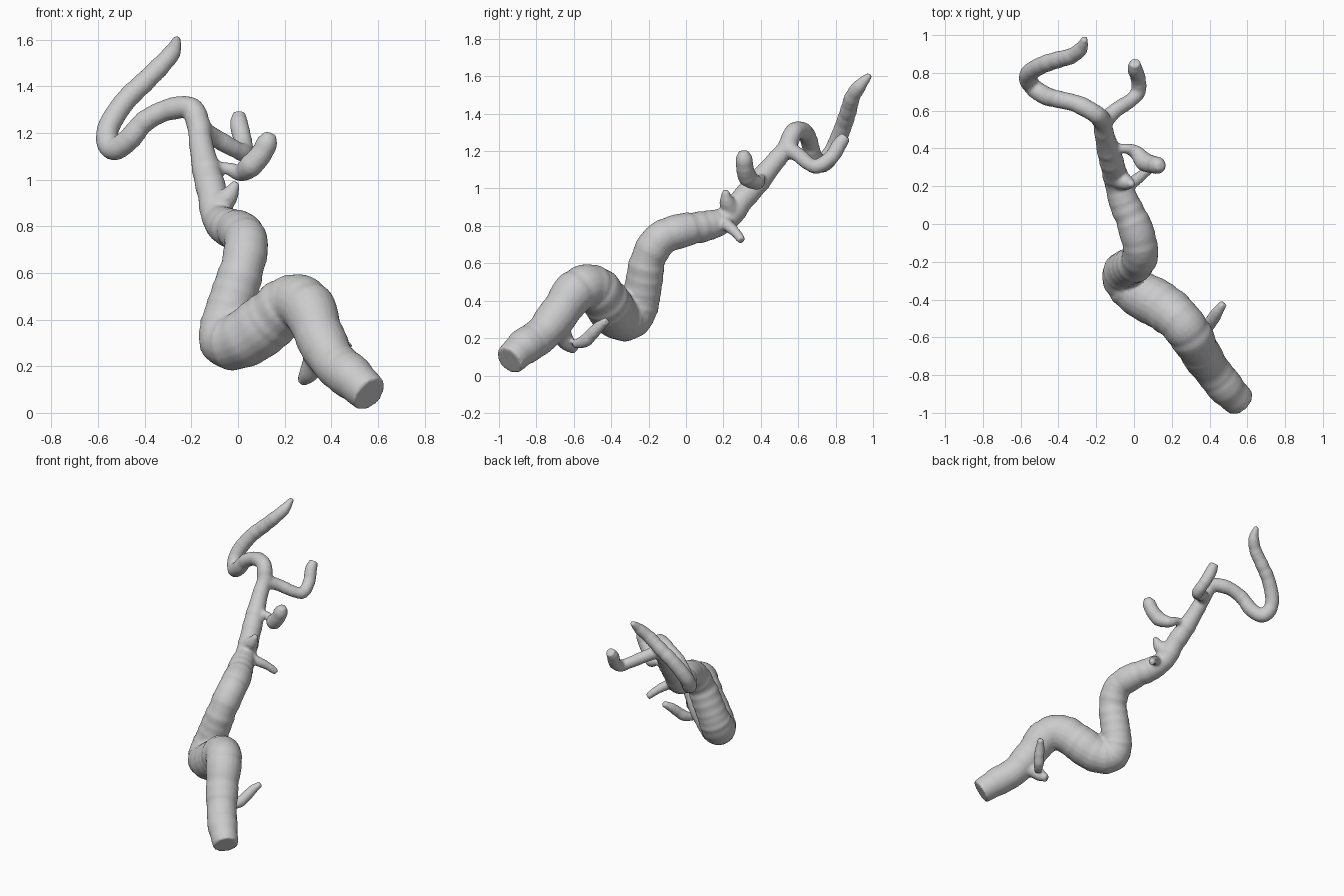
import bpy, bmesh, math, random
from mathutils import Vector

random.seed(4)
SIDES, STEPS = 20, 6


def spline(pts):
    """Catmull-Rom interpolation of (x, y, z, radius) points."""
    p = [Vector(q) for q in pts]
    p = [2 * p[0] - p[1]] + p + [2 * p[-1] - p[-2]]
    out = []
    for i in range(1, len(p) - 2):
        a, b, c, d = p[i - 1:i + 3]
        for s in range(STEPS):
            t = s / STEPS
            out.append(0.5 * (2 * b + (c - a) * t + (2 * a - 5 * b + 4 * c - d) * t ** 2
                              + (3 * b - a - 3 * c + d) * t ** 3))
    return out + [p[-2]]


def tube(bm, pts):
    """Sweep a closed round tube of changing radius along the points."""
    path = spline(pts)
    pos = [q.xyz for q in path]
    prev = (pos[1] - pos[0]).normalized()
    side = prev.orthogonal().normalized()
    rings = []
    for i, c in enumerate(pos):
        tan = (pos[min(i + 1, len(pos) - 1)] - pos[max(i - 1, 0)]).normalized()
        side = prev.rotation_difference(tan) @ side
        side = (side - tan * side.dot(tan)).normalized()
        up, prev = tan.cross(side), tan
        r = path[i].w * random.uniform(0.96, 1.04)
        ring = []
        for k in range(SIDES):
            a = 2 * math.pi * k / SIDES
            ring.append(bm.verts.new(c + r * (side * math.cos(a) + up * math.sin(a))))
        rings.append(ring)
    for r0, r1 in zip(rings, rings[1:]):
        for k in range(SIDES):
            n = (k + 1) % SIDES
            bm.faces.new((r0[k], r0[n], r1[n], r1[k]))
    bm.faces.new(rings[0][::-1])
    bm.faces.new(rings[-1])


# Winding main trunk, from thick cut end to the fork
trunk = [(.565, -.945, .08, .085), (.49, -.87, .15, .095), (.41, -.77, .22, .10), (.35, -.68, .33, .105),
         (.30, -.59, .45, .115), (.23, -.50, .475, .12), (.14, -.43, .40, .125),
         (.03, -.37, .32, .125), (-.05, -.30, .305, .115), (-.055, -.25, .38, .105),
         (-.02, -.225, .50, .10), (.02, -.20, .63, .095), (.035, -.13, .735, .095),
         (0, 0, .78, .088), (-.05, .11, .80, .08), (-.09, .22, .84, .068),
         (-.11, .30, .94, .066), (-.135, .39, 1.04, .062), (-.16, .49, 1.16, .052),
         (-.165, .56, 1.24, .05)]
# Long side branch that hooks back upward
hook_branch = [(-.165, .54, 1.22, .05), (-.20, .58, 1.305, .05), (-.30, .635, 1.30, .047),
               (-.40, .66, 1.25, .047), (-.47, .68, 1.17, .048), (-.54, .73, 1.13, .048),
               (-.56, .79, 1.21, .047), (-.49, .84, 1.33, .046), (-.40, .87, 1.42, .044),
               (-.33, .89, 1.49, .042), (-.28, .93, 1.55, .036), (-.26, .985, 1.61, .016)]
# Fork branch turning to the right and up
fork_branch = [(-.16, .54, 1.21, .045), (-.10, .60, 1.18, .04), (-.01, .66, 1.13, .038),
               (.025, .71, 1.12, .04), (.02, .78, 1.17, .04), (.005, .82, 1.235, .04),
               (.005, .855, 1.28, .03)]
# Swollen middle branch
swollen_branch = [(-.13, .39, 1.05, .028), (-.05, .40, 1.05, .026), (.01, .38, 1.03, .038),
                  (.055, .33, 1.06, .05), (.10, .315, 1.11, .047), (.125, .31, 1.16, .045),
                  (.14, .305, 1.20, .025)]
# Short spurs
rear_spur = [(-.09, .19, .83, .05), (-.01, .22, .805, .034), (.05, .265, .765, .028), (.095, .30, .72, .022)]
upper_spur = [(-.10, .25, .87, .06), (-.04, .22, .93, .042), (-.005, .21, .99, .016)]
lower_spur = [(.36, -.70, .27, .07), (.31, -.64, .18, .045), (.275, -.59, .135, .025)]
thin_branch = [(.35, -.60, .165, .022), (.39, -.54, .185, .035), (.42, -.50, .225, .034),
               (.445, -.46, .265, .03), (.475, -.42, .295, .02)]

bm = bmesh.new()
for part in (trunk, hook_branch, fork_branch, swollen_branch, rear_spur, upper_spur, lower_spur, thin_branch):
    tube(bm, part)
mesh = bpy.data.meshes.new("branching_vessel")
bm.to_mesh(mesh)
bm.free()
vessel = bpy.data.objects.new("branching_vessel", mesh)
bpy.context.collection.objects.link(vessel)

# Fuse all tubes into one smooth skin
fuse = vessel.modifiers.new("fuse", 'REMESH')
fuse.mode = 'VOXEL'
fuse.voxel_size = 0.01
fuse.use_smooth_shade = True
soften = vessel.modifiers.new("soften", 'SMOOTH')
soften.factor = 0.5
soften.iterations = 5
